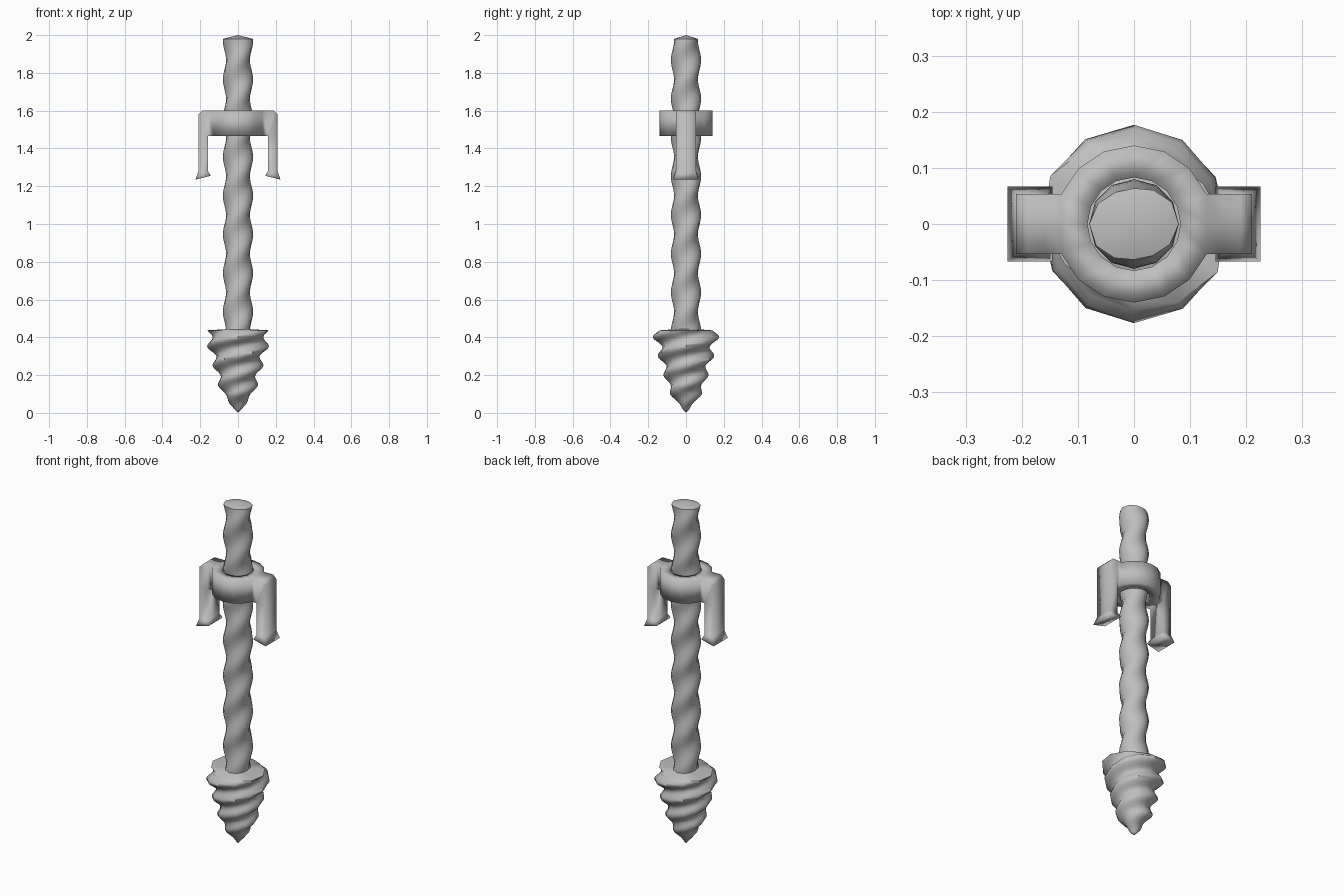
import bpy, bmesh, math
from mathutils import Vector

cube = bpy.data.objects.get("Cube")
if cube:
    bpy.data.objects.remove(cube, do_unlink=True)

steel = bpy.data.materials.new("grey steel")
steel.use_nodes = True
steel.diffuse_color = (0.52, 0.52, 0.52, 1)
steel.node_tree.nodes["Principled BSDF"].inputs["Base Color"].default_value = steel.diffuse_color


def finish(name, bm, angle):
    bmesh.ops.recalc_face_normals(bm, faces=bm.faces)
    mesh = bpy.data.meshes.new(name)
    bm.to_mesh(mesh)
    bm.free()
    mesh.materials.append(steel)
    ob = bpy.data.objects.new(name, mesh)
    bpy.context.collection.objects.link(ob)
    bpy.ops.object.select_all(action='DESELECT')
    ob.select_set(True)
    bpy.context.view_layer.objects.active = ob
    bpy.ops.object.shade_smooth_by_angle(angle=math.radians(angle))


def radius_at(profile, z):
    for (z0, r0), (z1, r1) in zip(profile, profile[1:]):
        if z <= z1:
            return r0 + (r1 - r0) * (z - z0) / (z1 - z0)
    return profile[-1][1]


def threaded(name, profile, rings, valley, pitch, crest_z, low, high, sides=12):
    """Two-start right-handed screw body with pointed ends at low and high."""
    bm = bmesh.new()
    z0, z1 = profile[0][0], profile[-1][0]
    loops = []
    for k in range(rings + 1):
        z = z0 + (z1 - z0) * k / rings
        loop = []
        for i in range(sides):
            a = math.tau * i / sides
            wave = (1 + math.cos(2 * (a - math.tau * (z - crest_z) / pitch))) / 2
            r = radius_at(profile, z) * (valley + (1 - valley) * wave)
            loop.append(bm.verts.new((r * math.cos(a), r * math.sin(a), z)))
        loops.append(loop)
    bottom, top = bm.verts.new((0, 0, low)), bm.verts.new((0, 0, high))
    for i in range(sides):
        j = (i + 1) % sides
        for a, b in zip(loops, loops[1:]):
            bm.faces.new((a[i], a[j], b[j], b[i]))
        bm.faces.new((loops[0][j], loops[0][i], bottom))
        bm.faces.new((loops[-1][i], loops[-1][j], top))
    finish(name, bm, 55)


# Twisted shaft and screw-shaped tip
threaded("twisted_shaft", [(0.42, 0.08), (1.98, 0.08)], 90, 0.79, 0.41, 1.97, 0.41, 2.0)
tip_profile = [(0.015, 0.016), (0.05, 0.046), (0.1, 0.086), (0.14, 0.104), (0.2, 0.12),
               (0.3, 0.15), (0.4, 0.177), (0.437, 0.172)]
threaded("screw_tip", tip_profile, 36, 0.76, 0.205, 0.35, 0.0, 0.447)

# Collar ring
TOP, BASE, SIDES = 1.6, 1.465, 16
bm = bmesh.new()
sections = []
for i in range(SIDES):
    a = math.tau * i / SIDES
    c, s = math.cos(a), math.sin(a)
    flat = math.cos(math.tau / SIDES) if i % (SIDES // 2) == 0 else 1
    sections.append([bm.verts.new((r * c, r * s, z)) for r, z in
                     ((0.14 * flat, BASE), (0.14 * flat, TOP), (0.083, TOP), (0.083, BASE))])
for i, a in enumerate(sections):
    b = sections[(i + 1) % SIDES]
    for k in range(4):
        m = (k + 1) % 4
        bm.faces.new((a[k], b[k], b[m], a[m]))
bmesh.ops.recalc_face_normals(bm, faces=bm.faces)


def extrude(faces):
    geom = bmesh.ops.extrude_face_region(bm, geom=faces)["geom"]
    return ([g for g in geom if isinstance(g, bmesh.types.BMFace)],
            [g for g in geom if isinstance(g, bmesh.types.BMVert)])


# Arms, hanging legs and flared feet grown out of the ring
for side in (1, -1):
    bm.normal_update()
    faces = [f for f in bm.faces
             if f.normal.x * side > 0.99 and f.calc_center_median().x * side > 0.1]
    for x in (0.158, 0.21):
        faces, verts = extrude(faces)
        for v in verts:
            v.co.x = side * x
    bm.normal_update()
    faces = [f for f in bm.faces
             if f.normal.z < -0.9 and f.calc_center_median().x * side > 0.17]
    faces, verts = extrude(faces)
    for v in verts:
        v.co.z = 1.28
    faces, verts = extrude(faces)
    for v in verts:
        outer = abs(v.co.x) > 0.18
        v.co = Vector((side * (0.225 if outer else 0.145), v.co.y * 1.24,
                       1.235 if outer else 1.255))

# Chamfered shoulder at the outer end of each arm
shoulder = [e for e in bm.edges
            if all(abs(v.co.x) > 0.2 and v.co.z > TOP - 0.01 for v in e.verts)]
bmesh.ops.bevel(bm, geom=shoulder, offset=0.02, segments=1, affect='EDGES')
finish("collar_with_legs", bm, 180)
